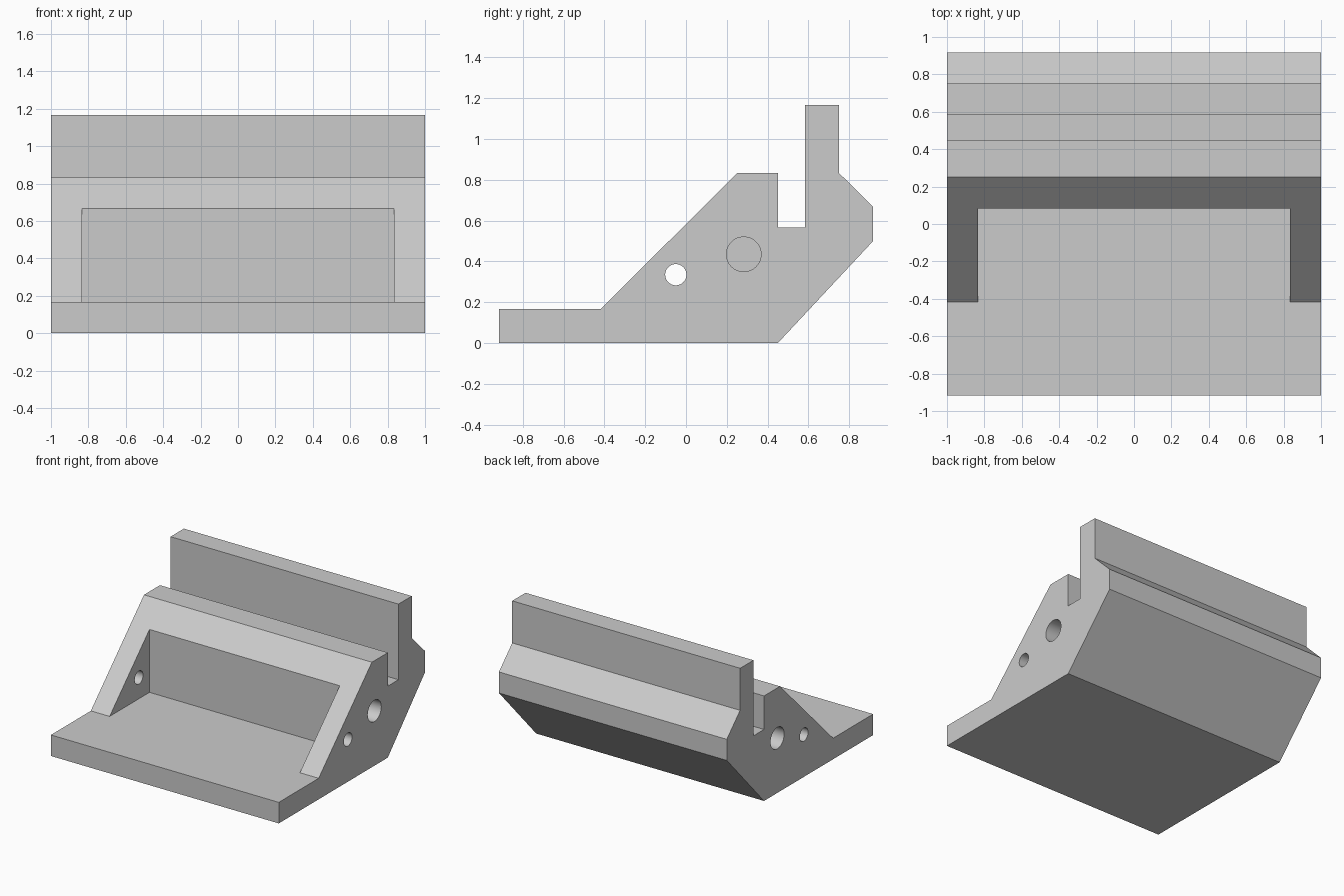
import bpy
import bmesh
import math
from mathutils import Matrix

if "Cube" in bpy.data.objects:
    bpy.data.objects.remove(bpy.data.objects["Cube"], do_unlink=True)

grey = bpy.data.materials.new("plain grey")
grey.use_nodes = True
colour = (0.6, 0.6, 0.6, 1)
grey.diffuse_color = colour
grey.node_tree.nodes["Principled BSDF"].inputs["Base Color"].default_value = colour


def add_object(name, bm):
    bmesh.ops.recalc_face_normals(bm, faces=bm.faces)
    mesh = bpy.data.meshes.new(name)
    bm.to_mesh(mesh)
    bm.free()
    mesh.materials.append(grey)
    obj = bpy.data.objects.new(name, mesh)
    bpy.context.collection.objects.link(obj)
    return obj


def prism(name, outline, half_width):
    """Extrude a (y, z) outline along x."""
    bm = bmesh.new()
    face = bm.faces.new([bm.verts.new((-half_width, y, z)) for y, z in outline])
    new = bmesh.ops.extrude_face_region(bm, geom=[face])["geom"]
    verts = [v for v in new if isinstance(v, bmesh.types.BMVert)]
    bmesh.ops.translate(bm, verts=verts, vec=(2 * half_width, 0, 0))
    return add_object(name, bm)


def bore(name, x, y, z, radius, length):
    """Cylinder lying along x."""
    bm = bmesh.new()
    place = Matrix.Translation((x, y, z)) @ Matrix.Rotation(math.pi / 2, 4, 'Y')
    bmesh.ops.create_cone(bm, cap_ends=True, segments=48, radius1=radius,
                          radius2=radius, depth=length, matrix=place)
    return add_object(name, bm)


# Body: flat foot, sloped front, slot, upright back rest, bevelled rear
deck = 0.167
body = prism("stand_body", [
    (-0.917, 0), (0.45, 0), (0.917, 0.5), (0.917, 0.667), (0.75, 0.833),
    (0.75, 1.167), (0.583, 1.167), (0.583, 0.567), (0.45, 0.567),
    (0.45, 0.833), (0.25, 0.833), (-0.417, deck), (-0.917, deck)], 1)

# Recess in the sloped front, level with the foot
cutters = [prism("recess_cutter", [
    (-0.5, deck), (0.083, deck), (0.083, 0.8), (-0.5, 0.8)], 0.835)]

# Small hole through both side walls, and a blind hole in each end
cutters.append(bore("small_hole_cutter", 0, -0.05, 0.335, 0.052, 2.2))
for side, x in (("left", 1), ("right", -1)):
    cutters.append(bore(side + "_blind_hole_cutter", x, 0.283, 0.435, 0.085, 0.66))

for cutter in cutters:
    cut = body.modifiers.new(cutter.name, 'BOOLEAN')
    cut.operation = 'DIFFERENCE'
    cut.solver = 'EXACT'
    cut.object = cutter
    cutter.hide_render = True
    cutter.hide_set(True)

# Smooth bores, sharp edges elsewhere
bpy.ops.object.select_all(action='DESELECT')
bpy.context.view_layer.objects.active = body
body.select_set(True)
for mod in list(body.modifiers):
    bpy.ops.object.modifier_apply(modifier=mod.name)
for cutter in cutters:
    bpy.data.objects.remove(cutter, do_unlink=True)
bpy.ops.object.shade_smooth_by_angle(angle=math.radians(30))
